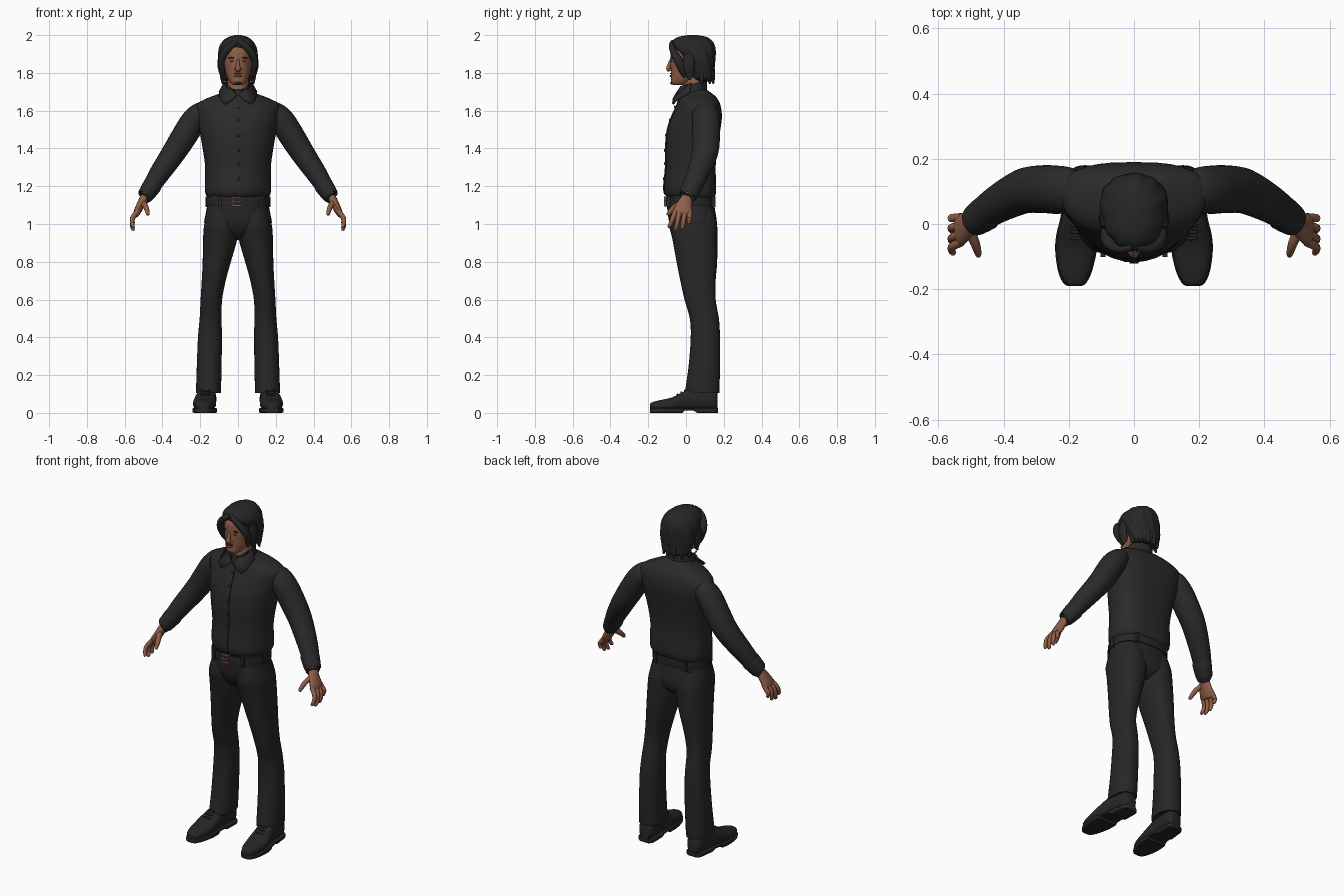
import bpy, bmesh, math
from mathutils import Vector


def material(name, r, g, b):
    m = bpy.data.materials.new(name)
    m.diffuse_color = (r, g, b, 1)
    return m


SHIRT = material("charcoal_shirt", .023, .023, .024)
TROUSER = material("charcoal_trousers", .020, .020, .021)
HAIR = material("black_hair", .020, .020, .021)
SHOE = material("black_leather", .019, .019, .019)
SKIN = material("tan_skin", .28, .115, .065)
LIP = material("dark_skin", .15, .055, .035)
BUCKLE = material("copper_buckle", .27, .09, .045)


def dense(rows, k=4):
    """Catmull-Rom interpolation between rows of numbers."""
    out = []
    for i in range(len(rows) - 1):
        a, b, c, d = (rows[max(0, min(len(rows) - 1, i + j))] for j in (-1, 0, 1, 2))
        for s in range(k):
            t = s / k
            out.append([.5 * (2 * q + (r - p) * t + (2 * p - 5 * q + 4 * r - u) * t * t
                              + (3 * q - p - 3 * r + u) * t ** 3)
                        for p, q, r, u in zip(a, b, c, d)])
    return out + [list(rows[-1])]


def finish(name, bm, mat, mirror=False):
    bmesh.ops.recalc_face_normals(bm, faces=bm.faces)
    me = bpy.data.meshes.new(name)
    bm.to_mesh(me)
    bm.free()
    me.materials.append(mat)
    ob = bpy.data.objects.new(name, me)
    bpy.context.collection.objects.link(ob)
    if mirror:
        ob.modifiers.new("mirror", 'MIRROR').use_mirror_merge = False
    return ob


def loft(name, rings, mat, mirror=False):
    bm = bmesh.new()
    vs = [[bm.verts.new(p) for p in r] for r in rings]
    n = len(vs[0])
    for a, b in zip(vs, vs[1:]):
        for i in range(n):
            bm.faces.new((a[i], a[(i + 1) % n], b[(i + 1) % n], b[i]))
    bm.faces.new(vs[0])
    bm.faces.new(vs[-1])
    return finish(name, bm, mat, mirror)


def spow(v, p):
    return math.copysign(abs(v) ** (2 / p), v)


def level(z, x0, x1, yf, yb, pf=2, pb=2, mid=.55, n=32, ridge=0):
    """Horizontal rounded section between x0..x1 and yf..yb."""
    yc, ring = yf + mid * (yb - yf), []
    for i in range(n):
        a = 2 * math.pi * i / n
        c, s = math.cos(a), math.sin(a)
        p, ry = (pf, yc - yf) if s < 0 else (pb, yb - yc)
        k = 1 + ridge * math.sin(11 * a + 25 * z)
        ring.append((.5 * (x0 + x1) + .5 * (x1 - x0) * spow(c, p) * k, yc + ry * spow(s, p) * k, z))
    return ring


def body(name, rows, mat, **kw):
    return loft(name, [level(z, -hx, hx, yf, yb, **kw) for z, hx, yf, yb in dense(rows)], mat)


def tube(name, pts, mat, mirror=True, n=16):
    """Tapered limb; each point is x, y, z, in-plane radius, front-back radius."""
    rows, rings = dense(pts), []
    pos = [Vector(r[:3]) for r in rows]
    for i, r in enumerate(rows):
        t = (pos[min(i + 1, len(pos) - 1)] - pos[max(i - 1, 0)]).normalized()
        u = t.cross(Vector((0, 1, 0))).normalized()
        v = t.cross(u)
        rings.append([pos[i] + u * r[3] * math.cos(a) + v * r[4] * math.sin(a)
                      for a in (2 * math.pi * j / n for j in range(n))])
    return loft(name, rings, mat, mirror)


def blob(name, loc, size, mat, mirror=False):
    bm = bmesh.new()
    bmesh.ops.create_uvsphere(bm, u_segments=16, v_segments=10, radius=1)
    for v in bm.verts:
        v.co = Vector([l + c * s for l, c, s in zip(loc, v.co, size)])
    return finish(name, bm, mat, mirror)


def box(name, loc, size, mat, mirror=False):
    bm = bmesh.new()
    bmesh.ops.create_cube(bm, size=1)
    for v in bm.verts:
        v.co = Vector([l + c * s for l, c, s in zip(loc, v.co, size)])
    return finish(name, bm, mat, mirror)


# Shirt torso
TORSO = [(1.14, .160, -.095, .150), (1.16, .172, -.112, .158), (1.2, .176, -.117, .16),
         (1.3, .174, -.108, .157), (1.4, .187, -.108, .165), (1.5, .205, -.098, .182),
         (1.57, .218, -.075, .19), (1.63, .222, -.048, .182), (1.665, .165, -.038, .165),
         (1.69, .10, -.03, .14), (1.71, .07, -.015, .11)]
body("shirt_torso", TORSO, SHIRT, pf=2, pb=2.8, mid=.6)

# Button strip and buttons follow the chest line
front = [(r[0], r[2]) for r in dense(TORSO) if 1.15 < r[0] < 1.67]
loft("button_strip", [[(-.014, y - .004, z), (.014, y - .004, z), (.014, y + .01, z),
                       (-.014, y + .01, z)] for z, y in front], SHIRT)
for bz in (1.24, 1.32, 1.39, 1.47, 1.55, 1.62):
    by = min(front, key=lambda f: abs(f[0] - bz))[1]
    blob("shirt_button", (.004, by - .005, bz), (.008, .004, .008), SHOE)

# Collar band rising to the back, and pointed flaps
rings = []
for lift, grow in ((0, .004), (.045, 0), (.045, -.01), (0, -.01)):
    ring = level(1.68, -.075 - grow, .075 + grow, -.035 - grow, .11 + grow)
    rings.append([(x, y, z + lift + .25 * (y + .035) * (lift > 0) - .015 * (y < 0)) for x, y, z in ring])
loft("collar_band", rings, SHIRT)
bm = bmesh.new()
flap = [bm.verts.new(p) for p in ((.004, -.052, 1.682), (.03, -.068, 1.655), (.068, -.066, 1.632),
                                  (.092, -.045, 1.655), (.098, .02, 1.695), (.072, .03, 1.745),
                                  (.045, -.03, 1.73))]
for i in range(1, 6):
    bm.faces.new((flap[6 if i == 5 else 0], flap[i], flap[i + 1])) if i < 5 else None
bm.faces.new((flap[0], flap[5], flap[6]))
ob = finish("collar_flap", bm, SHIRT, True)
ob.modifiers.new("thickness", 'SOLIDIFY').thickness = .009

# Sleeves and cuffs
tube("sleeve", [(.17, .105, 1.60, .04, .05), (.195, .105, 1.59, .057, .068), (.235, .105, 1.545, .067, .074),
                (.285, .107, 1.465, .068, .073), (.342, .10, 1.375, .063, .069),
                (.42, .06, 1.26, .054, .058), (.47, .025, 1.18, .044, .05)], SHIRT, n=24)
tube("cuff", [(.452, .036, 1.207, .046, .051), (.456, .033, 1.20, .05, .055),
              (.49, .01, 1.15, .043, .048), (.493, .008, 1.146, .036, .04)], SHIRT, n=24)

# Hands
tube("palm", [(.478, .018, 1.17, .026, .03), (.495, .005, 1.14, .024, .03), (.513, -.008, 1.105, .022, .04),
              (.533, -.018, 1.065, .019, .05), (.541, -.022, 1.043, .012, .044)], SKIN)
for name, y0, y1, z1 in (("index_finger", -.055, -.088, .98), ("middle_finger", -.03, -.056, .965),
                         ("ring_finger", -.004, -.02, .972), ("little_finger", .02, .016, 1.0)):
    tube(name, [(.53, y0, 1.07, .013, .014), (.556, y0 * .6 + y1 * .4, 1.035, .013, .013),
                (.561, y0 * .3 + y1 * .7, z1 + .03, .011, .012), (.555, y1, z1 + .006, .009, .01),
                (.553, y1, z1, .004, .004)], SKIN, n=10)
tube("thumb", [(.505, -.02, 1.115, .015, .017), (.488, -.058, 1.09, .014, .016),
               (.48, -.083, 1.066, .012, .013), (.477, -.096, 1.05, .008, .009),
               (.477, -.098, 1.047, .003, .003)], SKIN, n=10)

# Trousers
body("trouser_seat", [(1.15, .160, -.095, .148), (1.1, .163, -.1, .15), (1.05, .172, -.096, .158),
                      (1.0, .178, -.085, .163), (.95, .15, -.055, .15), (.915, .07, -.01, .11)],
     TROUSER, pf=2.3, pb=2.4)
LEG = [(1.08, .005, .155, -.08, .145), (1.0, .0, .178, -.09, .164), (.92, .004, .185, -.072, .166),
       (.8, .038, .187, -.05, .165), (.7, .065, .192, -.03, .157), (.6, .084, .198, -.008, .157),
       (.5, .087, .203, .02, .174), (.4, .085, .212, .025, .18), (.25, .087, .218, .014, .18),
       (.12, .09, .222, -.004, .177), (.105, .092, .22, -.004, .175)]
loft("trouser_leg", [level(*r, pf=2.2, pb=2.3, mid=.5) for r in dense(LEG)], TROUSER, True)

# Belt, loops and buckle
body("belt", [(1.095, .166, -.103, .154), (1.1, .169, -.106, .157), (1.135, .168, -.105, .157),
              (1.14, .165, -.102, .154)], SHOE, pf=2.3, pb=2.4)
for lx, ly in ((.095, -.09), (.165, .02), (.1, .143)):
    box("belt_loop", (lx, ly, 1.117), (.016, .024, .056), TROUSER, True)
for dz in (-.022, .022):
    box("buckle_bar", (-.006, -.11, 1.12 + dz), (.05, .012, .009), BUCKLE)
box("buckle_side", (-.028, -.11, 1.12), (.009, .012, .05), BUCKLE)
box("buckle_prong", (-.008, -.111, 1.12), (.04, .01, .008), BUCKLE)

# Shoes: rows are y, centre x, half width, top height
SHOES = [(-.19, .182, .012, .045), (-.182, .182, .03, .055), (-.145, .181, .048, .066),
         (-.08, .178, .060, .08), (-.03, .175, .059, .103), (.02, .17, .052, .128),
         (.1, .163, .048, .135), (.15, .16, .044, .125), (.168, .159, .028, .1)]


def shoe_section(y, cx, hw, lo, hi, p):
    return [(cx + hw * spow(math.cos(a), p), y, .5 * (lo + hi) + .5 * (hi - lo) * spow(math.sin(a), p))
            for a in (2 * math.pi * i / 24 for i in range(24))]


rows = dense(SHOES)
loft("shoe_upper", [shoe_section(y, cx, hw, .012, top, 2.5) for y, cx, hw, top in rows], SHOE, True)
loft("shoe_sole", [shoe_section(y * 1.005, cx, hw + .004, .012 if -.01 < y < .06 else 0, .026, 8)
                   for y, cx, hw, top in rows], SHOE, True)
for y, z in ((-.045, .096), (-.025, .108), (-.005, .119)):
    blob("shoe_lace", (.173, y, z), (.026, .005, .006), SHOE, True)

# Neck and head
body("neck", [(1.66, .06, -.025, .1), (1.72, .055, -.018, .1), (1.8, .055, -.01, .1)], SKIN)
body("head", [(1.735, .022, -.066, -.01), (1.742, .034, -.075, .01), (1.757, .046, -.08, .035),
              (1.785, .06, -.079, .07), (1.82, .069, -.081, .11), (1.87, .076, -.083, .13),
              (1.92, .074, -.08, .13), (1.955, .055, -.058, .11), (1.972, .03, -.02, .08)],
     SKIN, pf=2.2)

# Facial features
tube("nose", [(0, -.078, 1.875, .006, .006), (0, -.088, 1.845, .009, .009), (0, -.094, 1.822, .014, .011),
              (0, -.085, 1.81, .012, .008)], SKIN, False, 12)
blob("nostril_wing", (.012, -.084, 1.817), (.008, .01, .007), SKIN, True)
blob("eye", (.029, -.0735, 1.862), (.013, .005, .005), LIP, True)
blob("eyebrow", (.031, -.074, 1.879), (.02, .006, .004), HAIR, True)
blob("lips", (0, -.081, 1.783), (.021, .006, .006), LIP)
blob("moustache", (.012, -.0805, 1.796), (.013, .005, .003), HAIR, True)
blob("goatee", (0, -.075, 1.746), (.017, .009, .008), HAIR)

# Hair cap with combed ridges, side curtains and nape locks
body("hair_cap", [(1.755, .062, .065, .135), (1.77, .083, .035, .148), (1.80, .09, .025, .15),
                  (1.84, .099, .005, .152), (1.88, .103, -.03, .155), (1.91, .103, -.052, .156),
                  (1.94, .097, -.076, .153), (1.97, .078, -.07, .138), (1.99, .05, -.04, .11),
                  (2.0, .015, .01, .06)], HAIR, n=96, ridge=.02, pf=2.3)
tube("front_lock", [(.004, -.068, 1.965, .012, .012), (.035, -.077, 1.945, .017, .014),
                    (.068, -.066, 1.91, .019, .018), (.087, -.04, 1.865, .017, .024),
                    (.083, -.018, 1.815, .014, .022), (.072, -.008, 1.775, .004, .006)], HAIR)
tube("side_lock", [(.085, .02, 1.90, .018, .03), (.093, .015, 1.84, .016, .03),
                   (.085, .02, 1.79, .012, .022), (.09, .018, 1.762, .003, .005)], HAIR)
for lx, ly in ((.02, .138), (.055, .12), (.076, .08)):
    tube("nape_lock", [(lx, ly, 1.82, .018, .016), (lx, ly + .003, 1.775, .016, .013),
                       (lx * 1.1, ly + .007, 1.742, .004, .004)], HAIR)

# Smooth shading with crisp edges
for o in bpy.context.collection.objects:
    o.select_set(True)
    bpy.context.view_layer.objects.active = o
bpy.ops.object.shade_smooth_by_angle(angle=math.radians(40))
